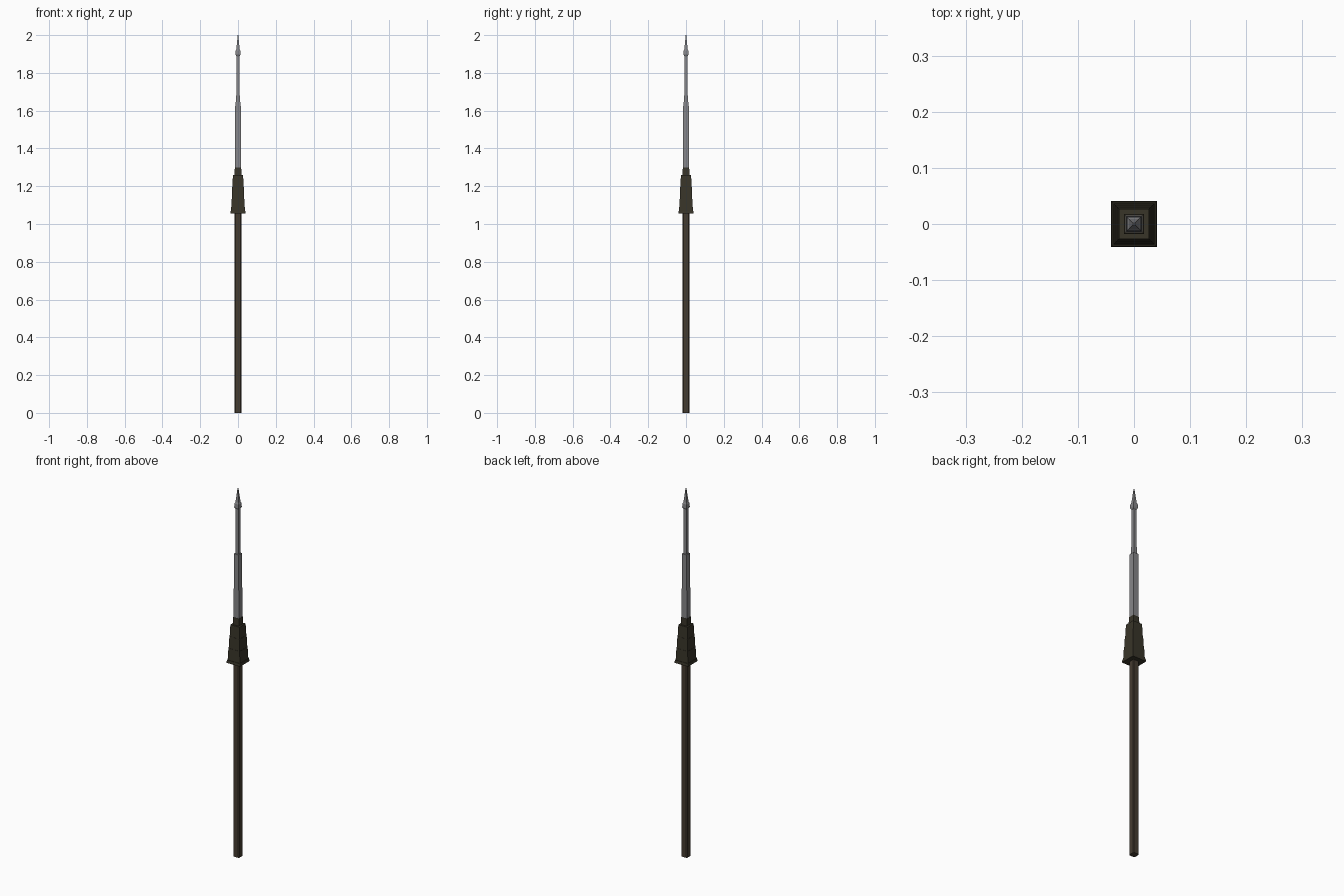
import bpy, bmesh

if "Cube" in bpy.data.objects:
    bpy.data.objects.remove(bpy.data.objects["Cube"])


def material(name, rgb):
    m = bpy.data.materials.new(name)
    m.diffuse_color = (*rgb, 1)
    m.use_nodes = True
    m.node_tree.nodes["Principled BSDF"].inputs["Base Color"].default_value = m.diffuse_color
    return m


def square_ring(h, z, chamfer):
    if chamfer <= 0:
        return [(-h, -h, z), (h, -h, z), (h, h, z), (-h, h, z)]
    c = h - chamfer
    return [(-c, -h, z), (c, -h, z), (h, -c, z), (h, c, z),
            (c, h, z), (-c, h, z), (-h, c, z), (-h, -c, z)]


def square_loft(name, profile, mat, chamfer=0):
    """Square section swept up through (half width, z) pairs, capped."""
    bm = bmesh.new()
    rings = [[bm.verts.new(p) for p in square_ring(h, z, chamfer)]
             for h, z in profile]
    n = len(rings[0])
    for a, b in zip(rings, rings[1:]):
        for i in range(n):
            j = (i + 1) % n
            bm.faces.new((a[i], a[j], b[j], b[i]))
    bm.faces.new(rings[0][::-1])
    bm.faces.new(rings[-1])
    bmesh.ops.recalc_face_normals(bm, faces=bm.faces)
    me = bpy.data.meshes.new(name)
    bm.to_mesh(me)
    bm.free()
    me.materials.append(mat)
    ob = bpy.data.objects.new(name, me)
    bpy.context.collection.objects.link(ob)
    return ob


wood = material("dark_wood", (0.06, 0.045, 0.03))
block = material("block_wood", (0.04, 0.035, 0.022))
iron = material("iron", (0.24, 0.24, 0.25))

# Wooden shaft with softened corners
square_loft("shaft", [(0.0175, 0), (0.0175, 1.07)], wood, 0.004)

# Joint block: flange, three tapering tiers, collar
square_loft("joint_flange", [(0.041, 1.055), (0.039, 1.07)], block)
for i in range(3):
    z = 1.07 + i * 0.0635
    h = 0.0365 - i * 0.0035
    square_loft(f"joint_tier_{i + 1}", [(h, z), (h - 0.0025, z + 0.0635)], block)
square_loft("joint_collar", [(0.018, 1.26), (0.017, 1.30)], block)

# Iron shank: thick lower part, thin upper part
square_loft("lower_shank", [(0.0155, 1.29), (0.0145, 1.645)], iron)
square_loft("upper_shank", [(0.0095, 1.64), (0.008, 1.90)], iron)

# Pointed head
square_loft("spear_head", [(0.009, 1.888), (0.0135, 1.897), (0.0125, 1.917),
                           (0.009, 1.925), (0.0015, 2.0)], iron)
